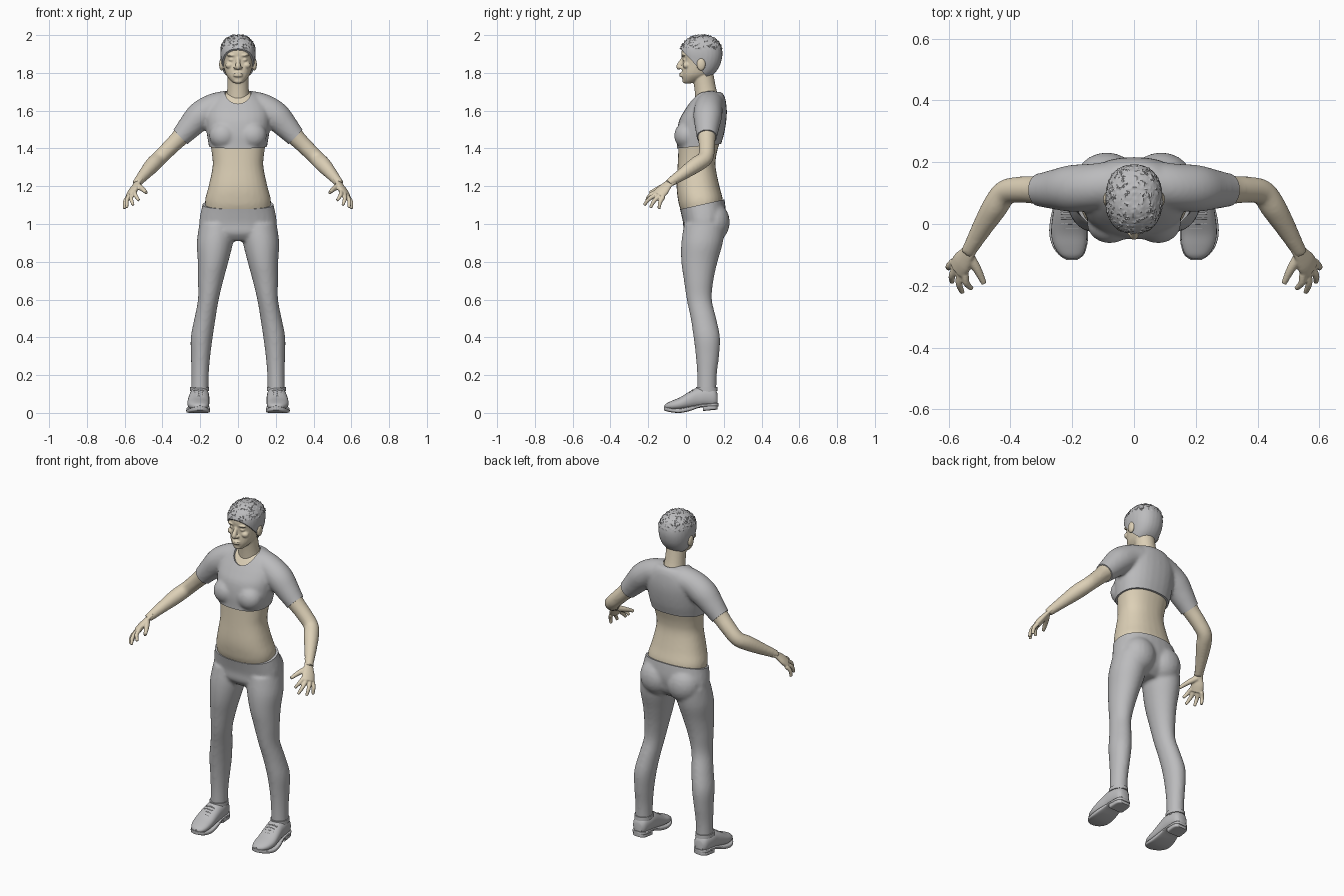
import bpy, bmesh, math, random
from mathutils import Vector, Matrix

random.seed(4)
if "Cube" in bpy.data.objects:
    bpy.data.objects.remove(bpy.data.objects["Cube"])


def material(name, rgb):
    m = bpy.data.materials.new(name)
    m.use_nodes = True
    m.diffuse_color = (*rgb, 1)
    m.node_tree.nodes["Principled BSDF"].inputs["Base Color"].default_value = (*rgb, 1)
    return m


GREY = material("cloth grey", (.5, .5, .51))
SKIN = material("warm skin", (.72, .63, .47))


def spline(rows, steps=4):
    """Resample rows of numbers with a smooth curve through every row."""
    out = []
    for i in range(len(rows) - 1):
        quad = [rows[max(i - 1, 0)], rows[i], rows[i + 1], rows[min(i + 2, len(rows) - 1)]]
        for k in range(steps):
            t = k / steps
            out.append([b + t / 2 * (c - a + t * (2*a - 5*b + 4*c - d + t * (3*(b - c) + d - a)))
                        for a, b, c, d in zip(*quad)])
    return out + [list(rows[-1])]


def loft(bm, rings, power=2, n=28):
    """Skin a closed surface over rings given as (centre, half axis, half axis)."""
    loops = []
    for c, u, v in rings:
        loop = []
        for i in range(n):
            a = math.tau * i / n
            ca, sa = (math.copysign(abs(f(a)) ** (2 / power), f(a)) for f in (math.cos, math.sin))
            loop.append(bm.verts.new(c + u * ca + v * sa))
        loops.append(loop)
    for a, b in zip(loops, loops[1:]):
        for i in range(n):
            j = (i + 1) % n
            bm.faces.new((a[i], a[j], b[j], b[i]))
    bm.faces.new(loops[0][::-1])
    bm.faces.new(loops[-1])


def stack(bm, rows, grow=0, power=2.3, side=1, along_y=False):
    """Rows are (station, centre x, half width, low, high)."""
    rows = spline(rows)
    rings = []
    for i, (p, cx, hw, lo, hi) in enumerate(rows):
        p += grow * (2 * i / (len(rows) - 1) - 1)
        mid, half = (lo + hi) / 2, max((hi - lo) / 2, .004) + grow
        c = (side * cx, p, mid) if along_y else (side * cx, mid, p)
        v = (0, 0, half) if along_y else (0, half, 0)
        rings.append((Vector(c), Vector((max(hw, .004) + grow, 0, 0)), Vector(v)))
    loft(bm, rings, power)


def tube(bm, path, grow=0, side=1, across=None, flat=1):
    """Path rows are (x, y, z, radius)."""
    pts = spline(path)
    pos = [Vector((side * p[0], p[1], p[2])) for p in pts]
    rings = []
    for i, p in enumerate(pts):
        d = (pos[min(i + 1, len(pos) - 1)] - pos[max(i - 1, 0)]).normalized()
        ref = Vector((side * across[0], *across[1:])) if across else Vector((0, 1, 0)).cross(d)
        u = (ref - d * ref.dot(d)).normalized()
        rings.append((pos[i], u * (p[3] + grow), d.cross(u) * (p[3] * flat + grow)))
    loft(bm, rings)


def blob(bm, centre, radii):
    bmesh.ops.create_uvsphere(bm, u_segments=20, v_segments=12, radius=1,
                              matrix=Matrix.Translation(centre) @ Matrix.Diagonal((*radii, 1)))


def add(name, bm, mat):
    bmesh.ops.recalc_face_normals(bm, faces=bm.faces)
    me = bpy.data.meshes.new(name)
    bm.to_mesh(me)
    bm.free()
    me.materials.append(mat)
    ob = bpy.data.objects.new(name, me)
    bpy.context.collection.objects.link(ob)
    bpy.ops.object.select_all(action='DESELECT')
    ob.select_set(True)
    bpy.context.view_layer.objects.active = ob
    bpy.ops.object.shade_smooth_by_angle(angle=math.radians(40))
    return ob


def fuse(name, bm, mat, voxel=.009, smooth=6, cuts=(), cutter=None, rough=None):
    """Melt overlapping volumes into one skin, then trim it with planes."""
    raw = add(name + " raw", bm, mat)
    re = raw.modifiers.new("melt", 'REMESH')
    re.mode, re.voxel_size = 'VOXEL', voxel
    sm = raw.modifiers.new("soften", 'SMOOTH')
    sm.factor, sm.iterations = .5, smooth
    if cutter:
        bo = raw.modifiers.new("opening", 'BOOLEAN')
        bo.operation, bo.solver, bo.object = 'DIFFERENCE', 'EXACT', cutter
    deps = bpy.context.evaluated_depsgraph_get()
    out = bmesh.new()
    out.from_mesh(raw.evaluated_get(deps).to_mesh())
    bpy.data.objects.remove(raw)
    for co, no in cuts:
        bmesh.ops.bisect_plane(out, geom=out.verts[:] + out.edges[:] + out.faces[:],
                               plane_co=co, plane_no=no, clear_outer=True)
        bmesh.ops.holes_fill(out, edges=[e for e in out.edges if e.is_boundary], sides=0)
    if rough:
        rough(out)
    return add(name, out, mat)


# Shared body profiles
torso = [(1.0, 0, .17, .01, .18), (1.08, 0, .172, -.03, .19), (1.13, 0, .174, -.043, .195),
         (1.2, 0, .156, -.05, .177), (1.3, 0, .135, -.045, .157), (1.36, 0, .137, -.042, .16),
         (1.42, 0, .146, -.04, .175), (1.48, 0, .156, -.04, .193), (1.55, 0, .162, -.027, .205),
         (1.6, 0, .16, .002, .207), (1.64, 0, .14, .03, .203), (1.67, 0, .11, .052, .195),
         (1.69, 0, .08, .07, .18)]
arm = [(0, .13, 1.635, .068), (.07, .128, 1.63, .068), (.135, .12, 1.613, .069),
       (.2, .115, 1.572, .07), (.255, .112, 1.515, .059), (.31, .11, 1.455, .047),
       (.36, .111, 1.405, .043), (.415, .103, 1.35, .041), (.45, .055, 1.315, .042),
       (.49, -.01, 1.27, .034), (.53, -.08, 1.223, .025), (.537, -.092, 1.213, .025)]

# Skin: trunk and arms
bm = bmesh.new()
stack(bm, torso)
for s in (1, -1):
    tube(bm, arm, side=s)
fuse("trunk and arms", bm, SKIN)

# Short top with round neck and trimmed sleeves
bm = bmesh.new()
blob(bm, (0, .072, 1.712), (.072, .105, .09))
neck_cutter = add("neck cutter", bm, SKIN)
neck_cutter.hide_render = True
bm = bmesh.new()
stack(bm, torso[4:], grow=.009)
for s in (1, -1):
    tube(bm, arm[:8], grow=.006, side=s)
    blob(bm, (s * .078, .003, 1.468), (.075, .066, .072))
fuse("cropped top", bm, GREY, cutter=neck_cutter,
     cuts=[((0, -.05, 1.4), (0, .1, -1))] +
          [((s * .3, .11, 1.455), (s * .72, 0, -.69)) for s in (1, -1)])
bpy.data.objects.remove(neck_cutter)

# Leggings
pelvis = [(.91, 0, .14, .02, .15), (.95, 0, .19, -.012, .19), (1.0, 0, .205, -.015, .205),
          (1.05, 0, .2, -.025, .212), (1.1, 0, .189, -.037, .208), (1.15, 0, .18, -.05, .2),
          (1.2, 0, .165, -.055, .185)]
leg = [(1.0, .108, .097, -.01, .21), (.9, .122, .096, -.025, .195), (.8, .132, .081, -.025, .167),
       (.7, .145, .067, -.011, .145), (.6, .157, .055, .004, .137), (.5, .175, .056, .025, .16),
       (.4, .192, .058, .04, .18), (.3, .198, .051, .052, .175), (.2, .201, .046, .059, .163),
       (.08, .203, .046, .059, .161)]
bm = bmesh.new()
stack(bm, pelvis)
for s in (1, -1):
    stack(bm, leg, side=s, power=2)
    blob(bm, (s * .088, .145, 1.01), (.1, .087, .105))
fuse("leggings", bm, GREY, cuts=[((0, 0, 1.085), (0, -.22, 1)), ((0, 0, .11), (0, 0, -1))])

# Head, neck and face
skull = [(1.745, 0, .022, -.008, .03), (1.76, 0, .04, -.017, .07), (1.785, 0, .06, -.022, .12),
         (1.81, 0, .07, -.022, .15), (1.84, 0, .077, -.019, .17), (1.87, 0, .082, -.019, .18),
         (1.9, 0, .084, -.024, .184), (1.93, 0, .081, -.02, .18), (1.96, 0, .068, .002, .165),
         (1.98, 0, .046, .03, .135), (1.99, 0, .02, .055, .105)]
bm = bmesh.new()
stack(bm, skull)
tube(bm, [(0, .12, 1.62, .07), (0, .108, 1.68, .06), (0, .098, 1.74, .056), (0, .085, 1.82, .056)])
tube(bm, [(0, -.012, 1.885, .009), (0, -.025, 1.86, .011), (0, -.038, 1.835, .014),
          (0, -.03, 1.823, .012)])
for s in (1, -1):
    blob(bm, (s * .013, -.026, 1.828), (.011, .012, .009))
    blob(bm, (s * .034, -.012, 1.893), (.026, .014, .007))
    blob(bm, (s * .034, -.008, 1.869), (.015, .011, .008))
    blob(bm, (s * .045, .003, 1.84), (.022, .02, .018))
    blob(bm, (s * .087, .08, 1.845), (.013, .024, .034))
for z, r in ((1.796, .006), (1.785, .007)):
    blob(bm, (0, -.022, z), (.026, .014, r))
blob(bm, (0, -.006, 1.757), (.024, .013, .013))
fuse("head and neck", bm, SKIN, voxel=.004, smooth=4)


# Cropped curly hair
def curls(out):
    for v in out.verts:
        if v.co.z > 1.925 and random.random() < .3:
            v.co += v.normal * random.uniform(-.002, .006)


bm = bmesh.new()
stack(bm, skull, grow=.009)
fuse("hair", bm, GREY, voxel=.006, smooth=4, rough=curls,
     cuts=[((0, -.03, 1.928), (0, -1.05, -1))])

# Hands: palm, four fingers and thumb
knuckles = [(.546, -.163, 1.168), (.563, -.154, 1.158), (.576, -.139, 1.149), (.583, -.12, 1.143)]
tips = [(.525, -.209, 1.125), (.555, -.222, 1.1), (.588, -.188, 1.086), (.6, -.143, 1.08)]
for s, label in ((1, "left"), (-1, "right")):
    bm = bmesh.new()
    tube(bm, [(.522, -.066, 1.232, .027), (.538, -.095, 1.21, .027), (.555, -.123, 1.179, .037),
              (.569, -.147, 1.152, .037)], side=s, across=(.037, .043, -.023), flat=.5)
    for k, t in zip(knuckles, tips):
        mid = [(a + b) / 2 + o for a, b, o in zip(k, t, (.007, -.005, .005))]
        tube(bm, [(*k, .012), (*mid, .011), (*t, .008)], side=s)
    tube(bm, [(.537, -.1, 1.205, .018), (.508, -.145, 1.187, .014), (.485, -.192, 1.165, .009)], side=s)
    fuse(label + " hand", bm, SKIN, voxel=.004, smooth=3)

# Lace-up shoes with a sole and a heel block
upper = [(.168, .204, .026, .04, .1), (.15, .204, .042, .03, .128), (.1, .204, .051, .03, .138),
         (.06, .205, .053, .025, .134), (.02, .208, .056, .02, .114), (-.03, .21, .058, .015, .083),
         (-.07, .207, .052, .015, .066), (-.1, .203, .036, .018, .052), (-.113, .201, .015, .022, .04)]
sole = [(.172, .204, .025, .034, .052), (.15, .204, .045, .034, .052), (.08, .206, .05, .03, .046),
        (.02, .21, .06, .01, .034), (-.03, .211, .063, 0, .024), (-.07, .208, .056, .002, .024),
        (-.1, .203, .04, .008, .03), (-.117, .201, .016, .014, .034)]
heel = [(.168, .204, .026, .018, .04), (.15, .204, .044, .016, .04), (.09, .206, .047, .01, .04)]
for s, label in ((1, "left"), (-1, "right")):
    bm = bmesh.new()
    stack(bm, upper, side=s, along_y=True)
    add(label + " shoe upper", bm, GREY)
    bm = bmesh.new()
    stack(bm, sole, side=s, along_y=True, power=5)
    stack(bm, heel, side=s, along_y=True, power=5)
    add(label + " shoe sole", bm, GREY)
    bm = bmesh.new()
    for i in range(4):
        y, z = .035 - .016 * i, .121 - .0105 * i
        tube(bm, [(.18, y, z - .004, .004), (.208, y, z, .004), (.236, y, z - .004, .004)],
             side=s, across=(0, 0, 1))
    stack(bm, [(.115, .203, .05, .052, .168), (.136, .203, .05, .053, .166)], side=s, power=2)
    add(label + " shoe laces and collar", bm, GREY)
